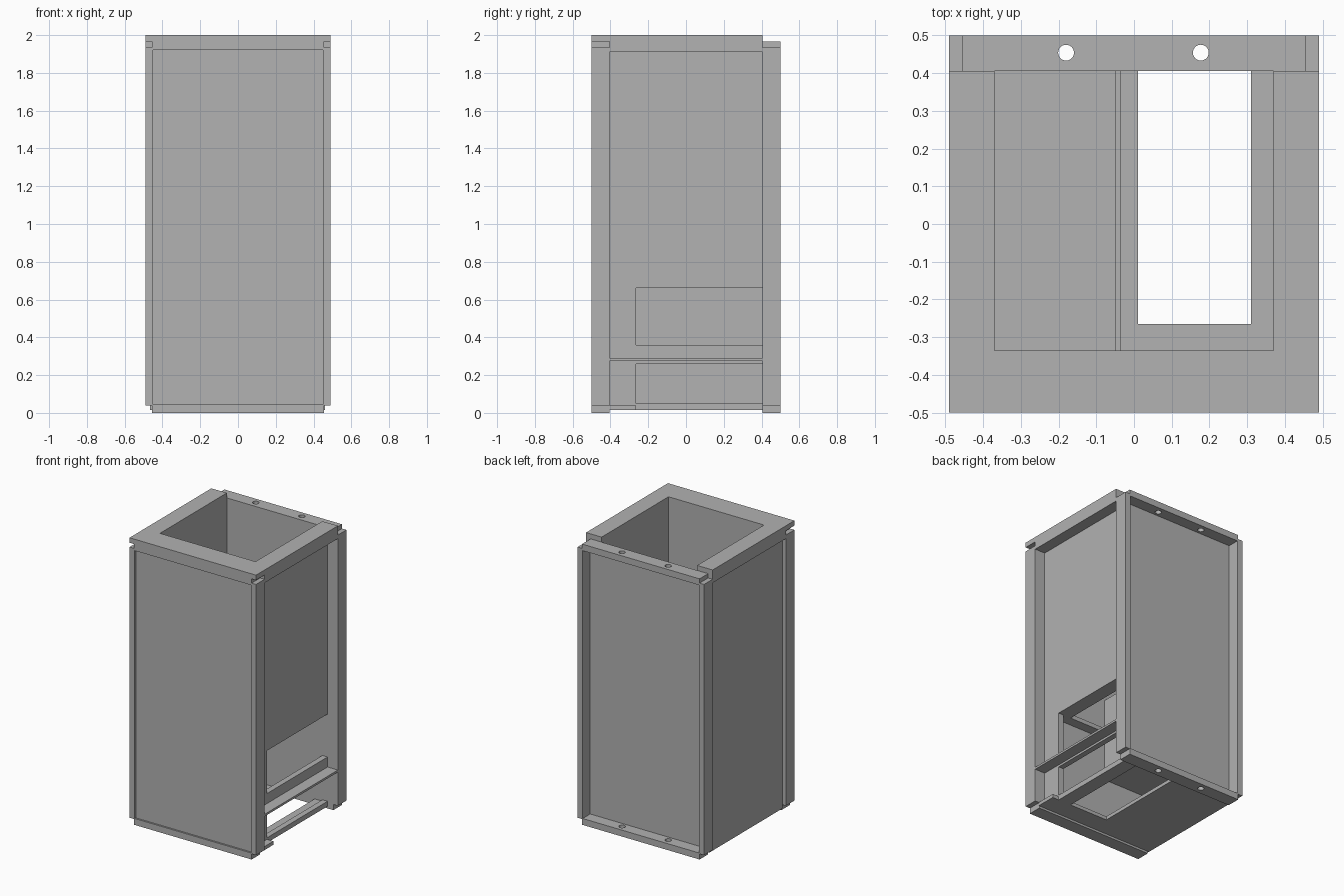
import bpy, bmesh
from mathutils import Matrix

cube = bpy.data.objects.get("Cube")
if cube:
    bpy.data.objects.remove(cube, do_unlink=True)

metal = bpy.data.materials.new("grey_sheet_metal")
metal.use_nodes = True
GREY = (0.445, 0.445, 0.445, 1)
metal.diffuse_color = GREY
metal.node_tree.nodes["Principled BSDF"].inputs["Base Color"].default_value = GREY


def add_object(name, bm):
    mesh = bpy.data.meshes.new(name)
    bm.to_mesh(mesh)
    bm.free()
    mesh.materials.append(metal)
    ob = bpy.data.objects.new(name, mesh)
    bpy.context.collection.objects.link(ob)
    return ob


def box(name, x, y, z):
    """Box from its (min, max) ranges."""
    bm = bmesh.new()
    bmesh.ops.create_cube(bm, size=1)
    for v in bm.verts:
        for i, (lo, hi) in enumerate((x, y, z)):
            v.co[i] = lo if v.co[i] < 0 else hi
    return add_object(name, bm)


W, RIM, NECK = 0.49, 0.45, 0.455      # half widths: outside, recess, notched ends
FRONT, BACK, IN = -0.5, 0.5, 0.405    # slab faces along y
SHELL, OPEN = 0.41, 0.37              # right wall outside, top opening half width
WELL = (0.01, 0.31)                   # vertical shaft across x
WELL_Y = -0.265
DEPTH = (-IN, IN)


# Front and back slabs: posts, rails and a recessed panel
def slab(side, y, panel_y):
    for name, x in (("left", (RIM, W)), ("right", (-W, -RIM))):
        box(f"{side}_{name}_post", x, y, (0.04, 1.935))
    box(f"{side}_panel", (-RIM, RIM), panel_y, (0.04, 1.925))
    return [box(f"{side}_bottom_rail", (-NECK, NECK), y, (0, 0.045)),
            box(f"{side}_top_rail", (-NECK, NECK), y, (1.92, 1.965))]


slab("front", (FRONT, -IN), (FRONT + 0.012, -IN))
back_rails = slab("back", (IN, BACK), (IN, IN + 0.012))

# Round holes through the back rails
bm = bmesh.new()
for x in (-0.18, 0.177):
    bmesh.ops.create_cone(bm, cap_ends=True, segments=24, radius1=0.021, radius2=0.021,
                          depth=3, matrix=Matrix.Translation((x, 0.454, 1)))
cutter = add_object("hole_cutter", bm)
cutter.hide_render = True
for rail in back_rails:
    mod = rail.modifiers.new("holes", "BOOLEAN")
    mod.operation, mod.solver, mod.object = "DIFFERENCE", "EXACT", cutter
    bpy.context.view_layer.objects.active = rail
    bpy.ops.object.modifier_apply(modifier=mod.name)
bpy.data.objects.remove(cutter, do_unlink=True)

# Top frame, open towards the back
box("top_front_lip", (-W, W), (FRONT, -IN), (1.965, 2))
box("top_front_beam", (-W, W), (-IN, -0.335), (1.91, 2))
for name, x in (("left", (OPEN, W)), ("right", (-W, -OPEN))):
    box(f"top_{name}_beam", x, (-0.335, IN), (1.91, 2))

# Closed side wall
box("closed_side_wall", (-0.465, -OPEN), DEPTH, (0.015, 1.91))

# Open side wall with an upper and a lower cutout running to the back
wall = (OPEN, SHELL)
box("open_side_upper_wall", wall, DEPTH, (0.66, 1.91))
box("open_side_wall_front_strip", wall, (-IN, WELL_Y), (0.04, 0.66))
box("open_side_middle_strip", wall, DEPTH, (0.26, 0.36))
box("open_side_cross_beam", (SHELL, W), DEPTH, (0.275, 0.29))
box("open_side_sill", wall, DEPTH, (0.015, 0.05))

# Floor around the shaft
FLOOR = (0.015, 0.04)
box("floor_main", (-0.46, WELL[0]), DEPTH, FLOOR)
box("floor_front", (WELL[0], 0.46), (-IN, WELL_Y), FLOOR)
box("floor_side_rail", (WELL[1], OPEN), (WELL_Y, IN), FLOOR)

# Frame around the shaft under the upper chamber
RING = (0.66, 0.69)
box("chamber_front_bar", (-0.035, OPEN), (-IN, WELL_Y), RING)
box("chamber_side_bar", (WELL[1], OPEN), (WELL_Y, IN), RING)
box("chamber_inner_bar", (-0.035, WELL[0]), (WELL_Y, IN), RING)

# Inner front lining, partition and shelf of the closed compartment
box("front_lining", (-OPEN, OPEN), (-IN, -0.335), (0.04, 1.91))
box("compartment_partition", (-0.05, -0.035), (-0.335, IN), (0.40, 0.95))
box("compartment_shelf", (-OPEN, -0.035), (-0.335, IN), (0.36, 0.42))
